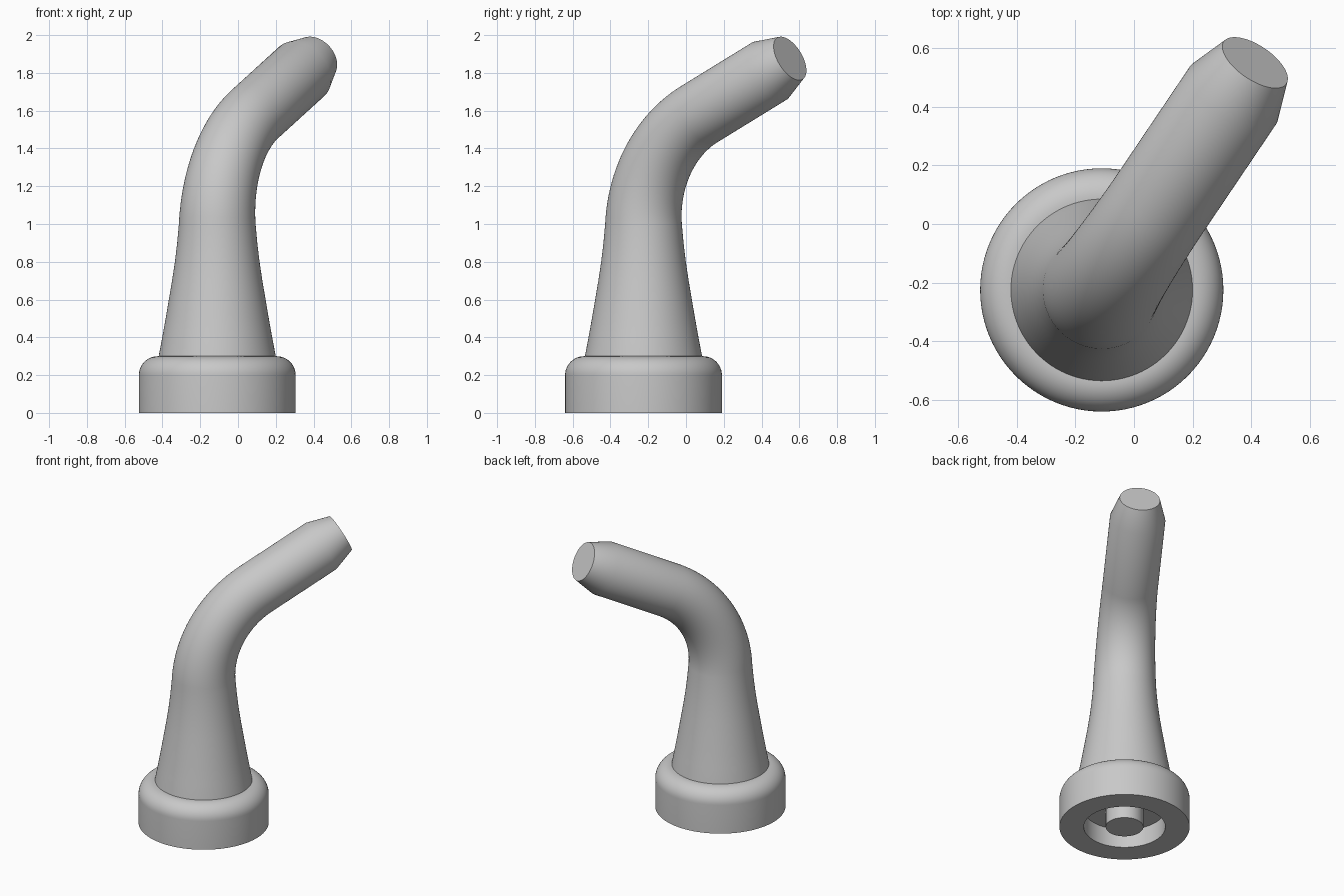
import bpy, bmesh
from math import sin, cos, pi, radians, tan
from mathutils import Vector

if "Cube" in bpy.data.objects:
    bpy.data.objects.remove(bpy.data.objects["Cube"])

SIDES = 96
AXIS = Vector((-0.11, -0.225, 0))       # centre of the base
HEADING = radians(56)                   # way the spout leans, seen from above
OUT = Vector((cos(HEADING), sin(HEADING), 0))
SIDE = Vector((-sin(HEADING), cos(HEADING), 0))
UP = Vector((0, 0, 1))

grey = bpy.data.materials.new("plain grey")
grey.use_nodes = True
grey.diffuse_color = (0.58, 0.58, 0.58, 1)
grey.node_tree.nodes["Principled BSDF"].inputs["Base Color"].default_value = grey.diffuse_color


def loft(name, rings):
    """Skin (centre, tangent, radius) rings and close both ends."""
    bm = bmesh.new()
    loops = []
    for centre, tangent, radius in rings:
        across = SIDE.cross(tangent)
        loops.append([bm.verts.new(centre + radius * (cos(a) * SIDE + sin(a) * across))
                      for a in (2 * pi * i / SIDES for i in range(SIDES))])
    for low, high in zip(loops, loops[1:]):
        for i in range(SIDES):
            j = (i + 1) % SIDES
            bm.faces.new((low[i], low[j], high[j], high[i]))
    bm.faces.new(loops[0])
    bm.faces.new(loops[-1])
    bmesh.ops.recalc_face_normals(bm, faces=bm.faces)
    mesh = bpy.data.meshes.new(name)
    bm.to_mesh(mesh)
    bm.free()
    mesh.materials.append(grey)
    obj = bpy.data.objects.new(name, mesh)
    bpy.context.collection.objects.link(obj)
    bpy.ops.object.select_all(action='DESELECT')
    obj.select_set(True)
    bpy.context.view_layer.objects.active = obj
    bpy.ops.object.shade_smooth_by_angle(angle=radians(20))
    return obj


def lathe(name, profile):
    return loft(name, [(AXIS + UP * z, UP, r) for r, z in profile])


# Base collar: hollow underside, straight wall, rounded shoulder, flat top
shoulder = [(0.315 + 0.1 * cos(a), 0.2 + 0.1 * sin(a))
            for a in (pi / 2 * i / 12 for i in range(13))]
lathe("base_collar", [(0.1, 0.13), (0.26, 0.13), (0.26, 0), (0.415, 0)] + shoulder)

# Centre peg inside the hollow
lathe("centre_peg", [(0.12, 0), (0.12, 0.14)])

# Spout: flared neck, circular bend, straight arm and tapered tip
rings = [(AXIS + UP * z, UP, r) for z, r in
         ((0.28, 0.313), (0.3, 0.31), (0.4, 0.291), (0.5, 0.273), (0.6, 0.256),
          (0.7, 0.239), (0.8, 0.224), (0.9, 0.212))]
BEND = radians(63)
bend_start, bend_radius = 1.0, 0.4 / tan(BEND / 2)
for i in range(25):
    f = i / 24
    a = BEND * f
    centre = AXIS + OUT * bend_radius * (1 - cos(a)) + UP * (bend_start + bend_radius * sin(a))
    tangent = OUT * sin(a) + UP * cos(a)
    rings.append((centre, tangent, 0.177 + 0.026 * (1 - f) ** 1.5))
for length, radius in ((0.5, 0.177), (0.65, 0.129)):
    rings.append((centre + tangent * length, tangent, radius))
loft("curved_spout", rings)
